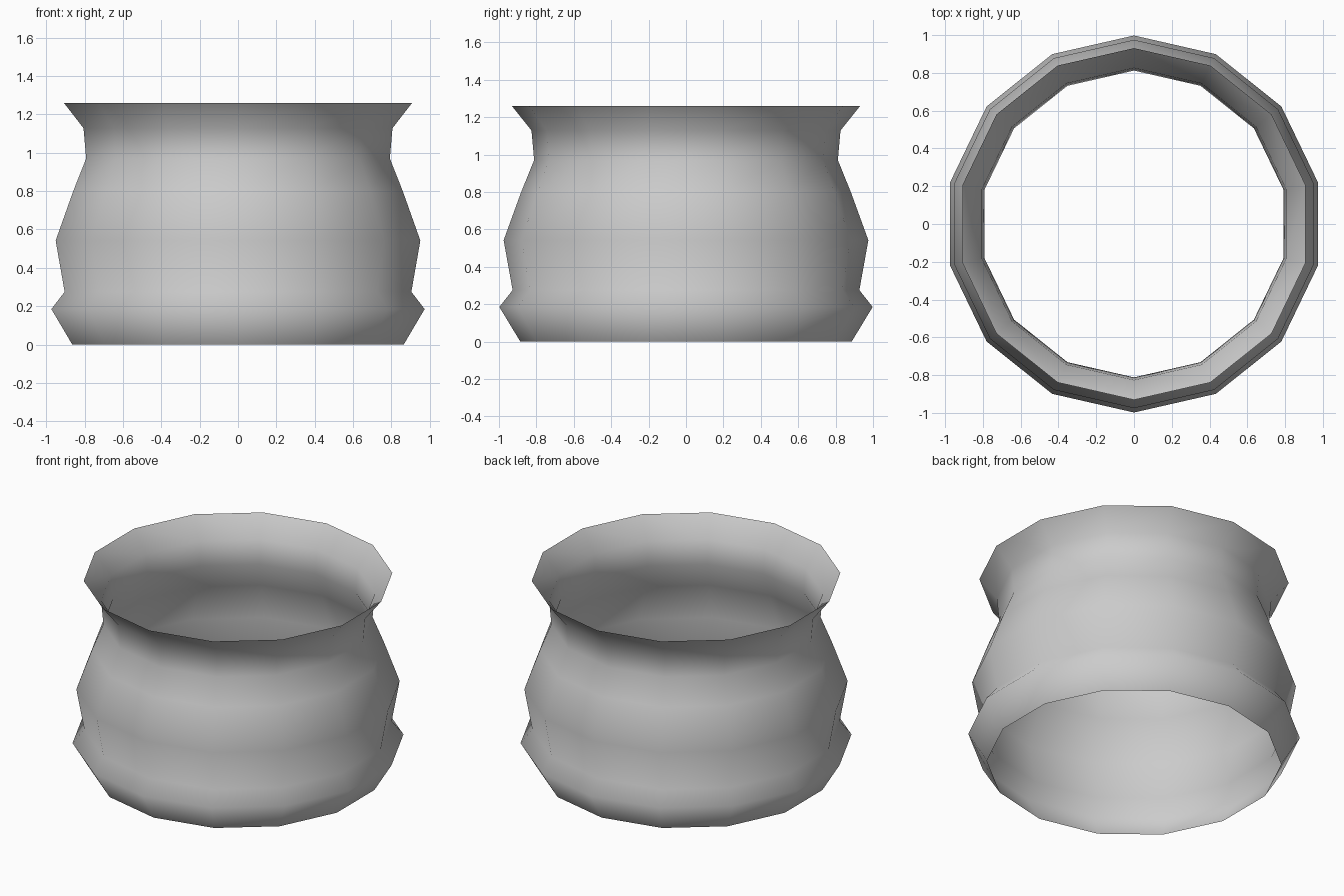
import bpy, bmesh, math

if "Cube" in bpy.data.objects:
    bpy.data.objects.remove(bpy.data.objects["Cube"])

SIDES = 14
# Lathe profile: (radius, height) from foot to flared rim
PROFILE = [(0.886, 0.0), (0.998, 0.185), (0.927, 0.275), (0.975, 0.542),
           (0.881, 0.80), (0.812, 0.97), (0.826, 1.128), (0.931, 1.26)]

# Open, single-walled pot body with a vertex facing front and back
bm = bmesh.new()
rings = []
for r, z in PROFILE:
    ring = []
    for i in range(SIDES):
        a = math.pi / 2 + 2 * math.pi * i / SIDES
        ring.append(bm.verts.new((r * math.cos(a), r * math.sin(a), z)))
    rings.append(ring)
for low, high in zip(rings, rings[1:]):
    for i in range(SIDES):
        j = (i + 1) % SIDES
        face = bm.faces.new((low[i], low[j], high[j], high[i]))
        face.smooth = True

mesh = bpy.data.meshes.new("pot_body")
bm.to_mesh(mesh)
bm.free()
pot = bpy.data.objects.new("pot_body", mesh)
bpy.context.collection.objects.link(pot)
